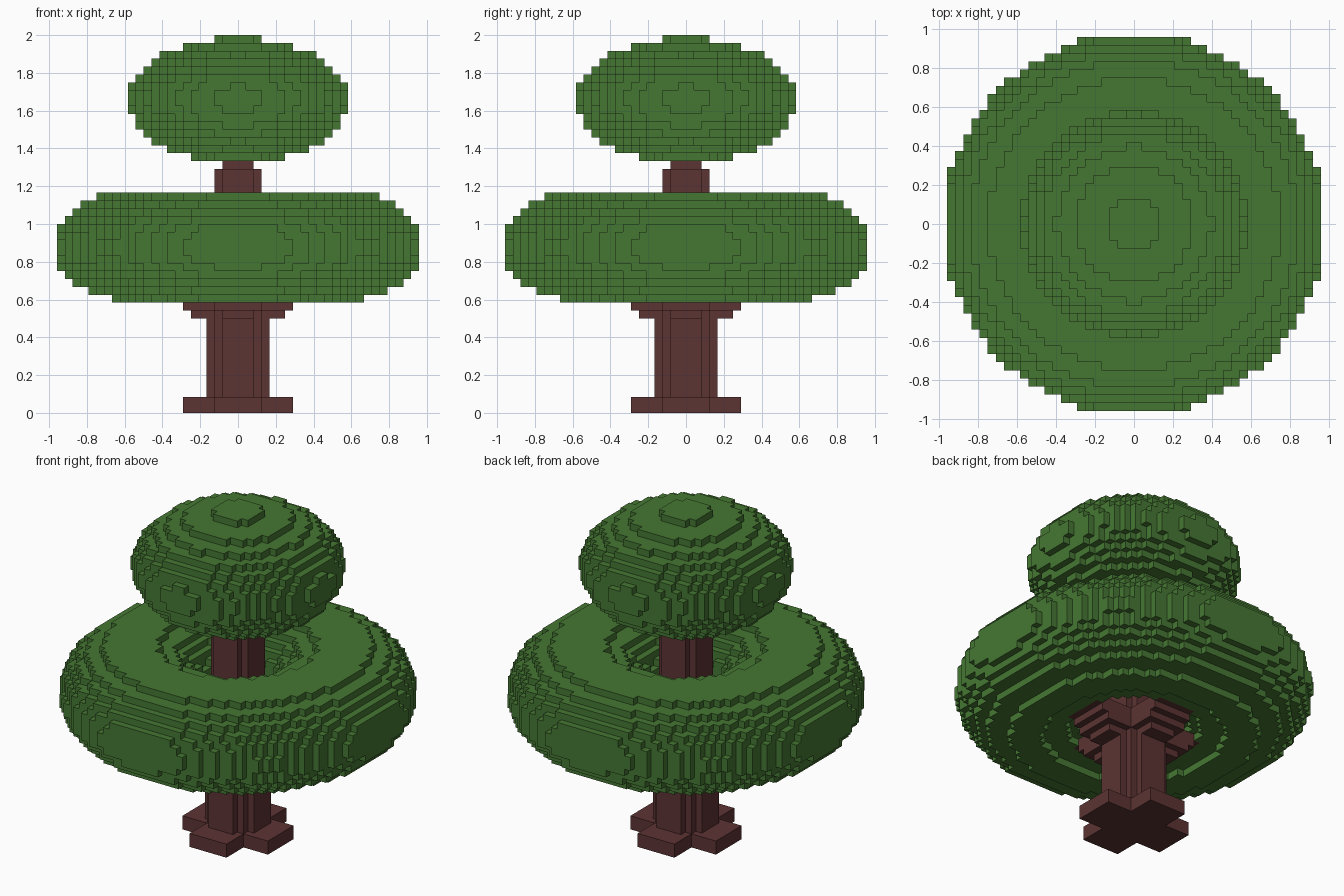
import bpy, bmesh
from math import sqrt, hypot
from mathutils import Vector

default = bpy.data.objects.get("Cube")
if default:
    bpy.data.objects.remove(default, do_unlink=True)

V = 2 / 48  # edge of one block


def material(name, rgb):
    m = bpy.data.materials.new(name)
    m.use_nodes = True
    m.diffuse_color = (*rgb, 1)
    m.node_tree.nodes["Principled BSDF"].inputs["Base Color"].default_value = (*rgb, 1)
    return m


leaf = material("leaf green", (0.06, 0.185, 0.033))
bark = material("bark brown", (0.107, 0.033, 0.033))


def voxels(half, layers, inside):
    """Block cells whose centres pass the test."""
    return {(i, j, k) for i in range(-half, half) for j in range(-half, half)
            for k in layers if inside(i + 0.5, j + 0.5, k + 0.5)}


def build(name, cells, mat):
    """Make the outer skin of a set of block cells."""
    bm = bmesh.new()
    corners = {}

    def vert(p):
        key = tuple(round(c) for c in p)
        if key not in corners:
            corners[key] = bm.verts.new(Vector(key) * V)
        return corners[key]

    axes = [Vector((1, 0, 0)), Vector((0, 1, 0)), Vector((0, 0, 1))]
    for cell in cells:
        centre = Vector(cell) + Vector((0.5, 0.5, 0.5))
        for a in range(3):
            for s in (1, -1):
                n = axes[a] * s
                if tuple(round(c) for c in Vector(cell) + n) in cells:
                    continue
                u, w = axes[(a + 1) % 3] / 2, axes[(a + 2) % 3] / 2 * s
                mid = centre + n / 2
                bm.faces.new([vert(mid + o) for o in (-u - w, u - w, u + w, w - u)])
    mesh = bpy.data.meshes.new(name)
    bm.to_mesh(mesh)
    bm.free()
    mesh.materials.append(mat)
    obj = bpy.data.objects.new(name, mesh)
    bpy.context.collection.objects.link(obj)
    return obj


def spread(z, mid, height, width):
    """Half-width of an ellipse at a level."""
    return width * sqrt(max(0, 1 - ((z - mid) / height) ** 2))


def cross(x, y, reach, width):
    a, b = sorted((abs(x), abs(y)))
    return a < width and b < reach


# Lower foliage: a ring around the trunk
build("lower_foliage", voxels(24, range(14, 28), lambda x, y, z:
      abs(hypot(x, y) - 14.3) < spread(z, 21.2, 6.87, 9.2)), leaf)

# Upper foliage: a flattened ball
build("upper_foliage", voxels(15, range(32, 48), lambda x, y, z:
      hypot(x, y) < spread(z, 39.7, 8, 13.88)), leaf)


# Trunk: thick below, thinner above
def trunk_radius(z):
    return 3.9 if z < 14 else 2.95 if z < 31 else 2.2


build("trunk", voxels(5, range(0, 34), lambda x, y, z:
      hypot(x, y) < trunk_radius(z)), bark)

# Roots: a low cross at the foot
build("roots", voxels(8, range(0, 2), lambda x, y, z: cross(x, y, 7, 3)), bark)

# Branches: a cross that widens upward into the ring
build("branches", voxels(10, range(12, 16), lambda x, y, z:
      cross(x, y, z - 6, 2 if z < 13 else 3)), bark)
